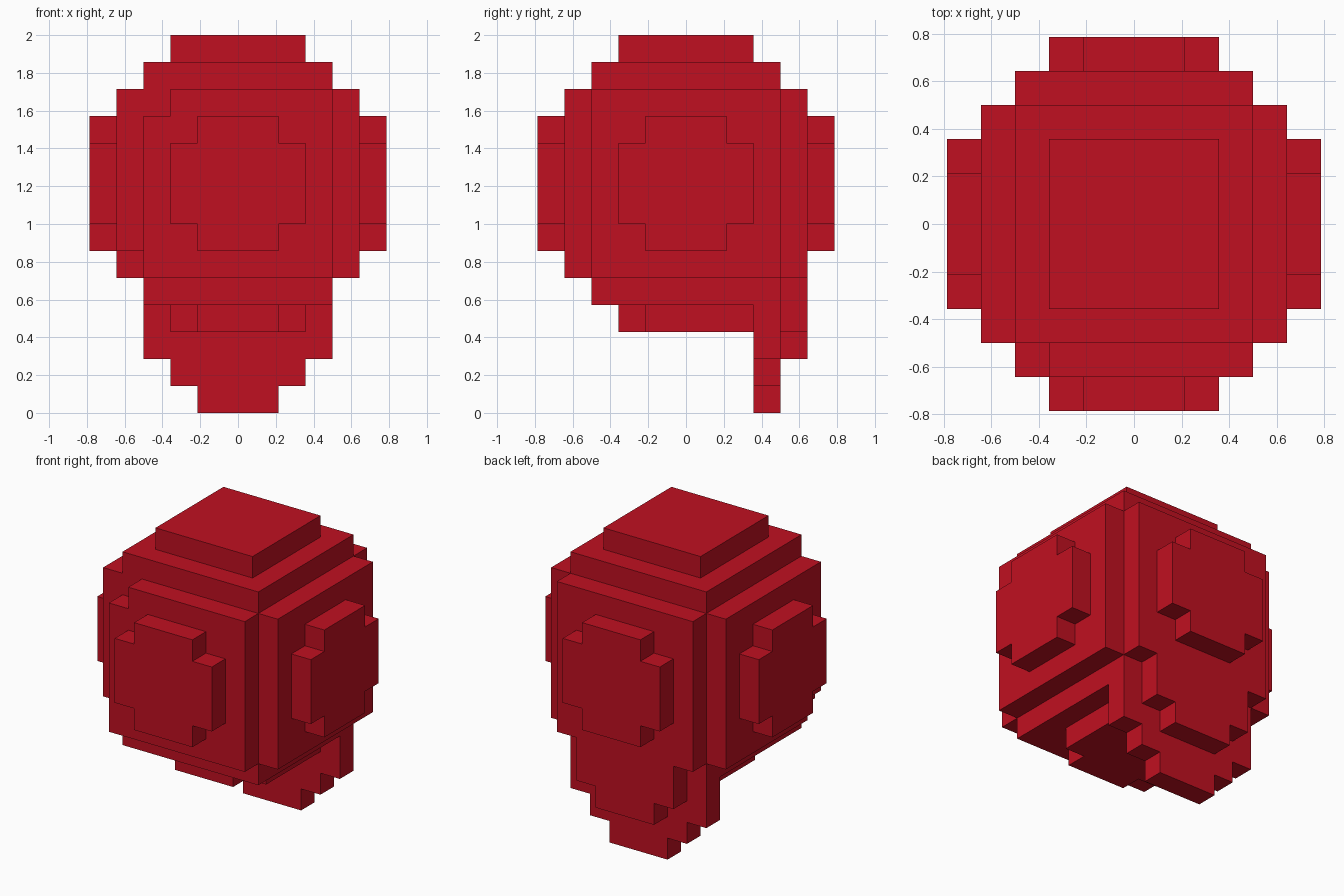
import bpy
import bmesh

cube = bpy.data.objects.get("Cube")
if cube:
    bpy.data.objects.remove(cube, do_unlink=True)

UNIT = 1 / 7  # edge of one block

red = bpy.data.materials.new("deep_red")
red.use_nodes = True
red.diffuse_color = (0.53, 0.005, 0.015, 1)
red.node_tree.nodes["Principled BSDF"].inputs["Base Color"].default_value = red.diffuse_color

# How a slab's (across, up, depth) maps to x, y, z for each facing axis
PLACE = {
    "x": lambda a, v, d: (d, a, v),
    "y": lambda a, v, d: (a, d, v),
    "z": lambda a, v, d: (a, v, d),
}


def slab(name, axis, near, far, rows):
    """Extrude a stepped outline; rows run upward as (low, high, left, right)."""
    outline = []
    for low, high, left, right in rows:
        outline += [(right, low), (right, high)]
    for low, high, left, right in reversed(rows):
        outline += [(left, high), (left, low)]
    # drop repeated corners where neighbouring rows share an edge
    outline = list(dict.fromkeys(outline))
    bm = bmesh.new()
    verts = [bm.verts.new([c * UNIT for c in PLACE[axis](a, v, near)]) for a, v in outline]
    face = bm.faces.new(verts)
    made = bmesh.ops.extrude_face_region(bm, geom=[face], use_keep_orig=True)
    step = [c * UNIT for c in PLACE[axis](0, 0, far - near)]
    moved = [g for g in made["geom"] if isinstance(g, bmesh.types.BMVert)]
    bmesh.ops.translate(bm, verts=moved, vec=step)
    bmesh.ops.recalc_face_normals(bm, faces=bm.faces)
    mesh = bpy.data.meshes.new(name)
    bm.to_mesh(mesh)
    bm.free()
    mesh.materials.append(red)
    obj = bpy.data.objects.new(name, mesh)
    bpy.context.collection.objects.link(obj)
    return obj


def sym(low, high, half):
    return (low, high, -half, half)


# Main body, stepped cap and underside
slab("core", "z", 4, 13, [sym(-3.5, 3.5, 3.5)])
slab("top_cap", "z", 13, 14, [sym(-2.5, 2.5, 2.5)])
slab("underside", "z", 3, 4, [sym(-2.5, -1.5, 1.5), sym(-1.5, 2.5, 2.5)])

# Side plates, two of them with one block missing at a corner
slab("front_plate", "y", -4.5, -3.5, [sym(5, 11, 3.5), (11, 12, -2.5, 3.5)])
slab("left_plate", "x", 3.5, 4.5, [sym(5, 12, 3.5)])
slab("right_plate", "x", -4.5, -3.5, [(5, 6, -2.5, 3.5), sym(6, 12, 3.5)])
slab("back_plate", "y", 3.5, 4.5, [sym(2, 3, 1.5), sym(3, 5, 2.5), sym(5, 12, 3.5)])

# Raised bosses on all four sides
boss = [sym(6, 7, 1.5), sym(7, 10, 2.5), sym(10, 11, 1.5)]
for name, axis, near in (("front", "y", -5.5), ("back", "y", 4.5),
                         ("right", "x", -5.5), ("left", "x", 4.5)):
    slab(name + "_boss", axis, near, near + 1, boss)

# Tapering flap hanging down at the back
slab("back_flap", "y", 2.5, 3.5, [sym(0, 1, 1.5), sym(1, 2, 2.5), sym(2, 4, 3.5)])
